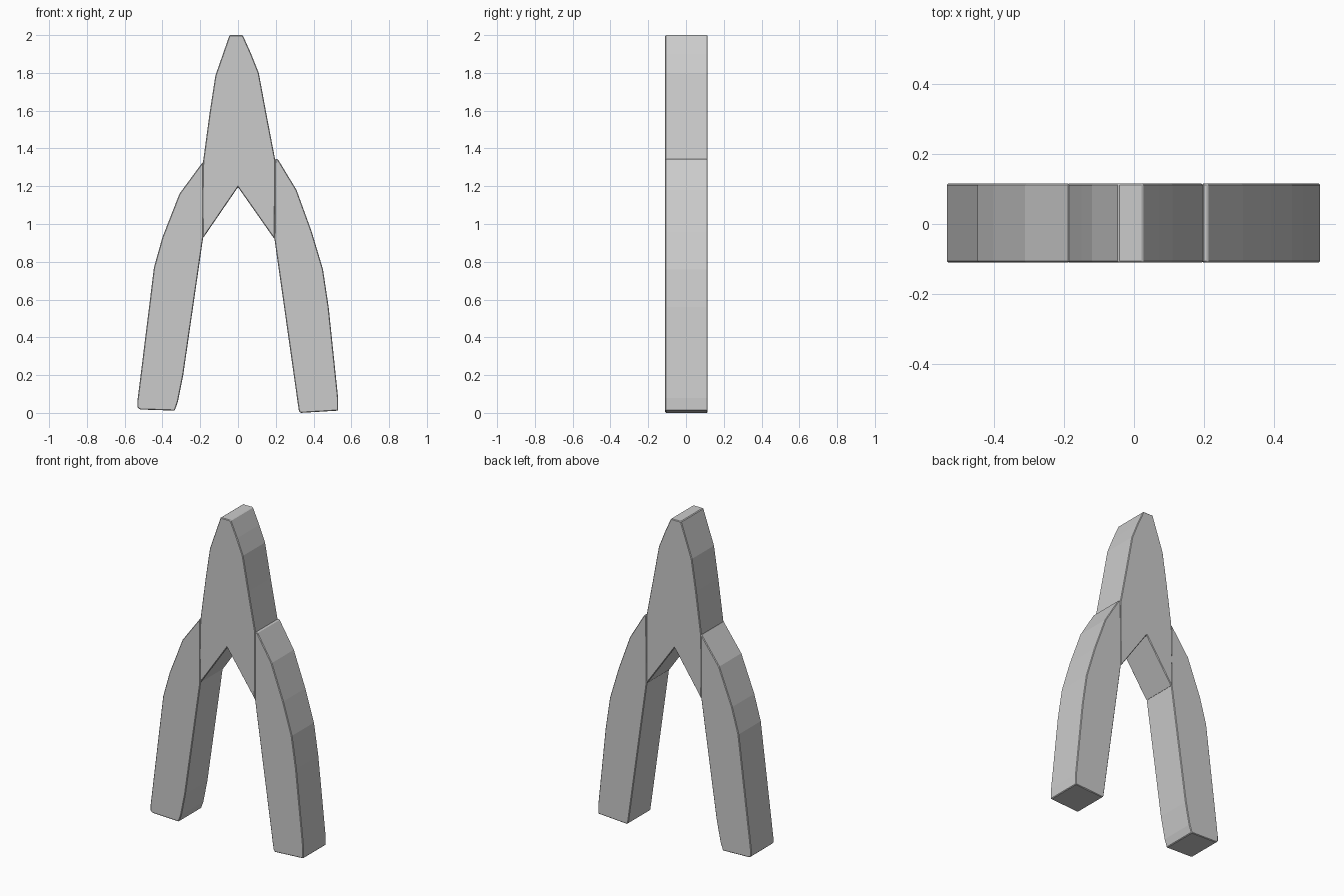
import bpy, bmesh

if "Cube" in bpy.data.objects:
    bpy.data.objects.remove(bpy.data.objects["Cube"])

Y0, Y1 = -0.11, 0.115


def plate(name, outline):
    """Extrude an x-z outline through the thickness of the tool."""
    bm = bmesh.new()
    front = bm.faces.new([bm.verts.new((x, Y0, z)) for x, z in outline])
    ext = bmesh.ops.extrude_face_region(bm, geom=[front])
    moved = [v for v in ext["geom"] if isinstance(v, bmesh.types.BMVert)]
    bmesh.ops.translate(bm, verts=moved, vec=(0, Y1 - Y0, 0))
    bmesh.ops.recalc_face_normals(bm, faces=bm.faces)
    mesh = bpy.data.meshes.new(name)
    bm.to_mesh(mesh)
    bm.free()
    obj = bpy.data.objects.new(name, mesh)
    bpy.context.collection.objects.link(obj)
    # slight worn edge
    bev = obj.modifiers.new("edge", "BEVEL")
    bev.width = 0.004
    bev.segments = 1
    bev.limit_method = "ANGLE"
    return obj


# Tapered jaws with the notch between the handles
plate("jaws", [
    (-0.045, 2.0), (-0.12, 1.785), (-0.15, 1.59), (-0.185, 1.33),
    (-0.19, 1.1), (-0.185, 0.925), (0.0, 1.195), (0.193, 0.92),
    (0.196, 1.1), (0.196, 1.345), (0.15, 1.585), (0.11, 1.80),
    (0.07, 1.90), (0.025, 2.0)])

# Bowed handles
plate("left_handle", [
    (-0.185, 1.33), (-0.31, 1.16), (-0.40, 0.93), (-0.445, 0.77),
    (-0.533, 0.06), (-0.533, 0.03), (-0.52, 0.018), (-0.335, 0.012),
    (-0.318, 0.06), (-0.29, 0.20), (-0.185, 0.925)])
plate("right_handle", [
    (0.193, 0.92), (0.315, 0.06), (0.322, 0.012), (0.33, 0.0),
    (0.53, 0.012), (0.53, 0.08), (0.48, 0.56), (0.45, 0.76),
    (0.39, 0.96), (0.31, 1.18), (0.21, 1.345), (0.196, 1.345)])
